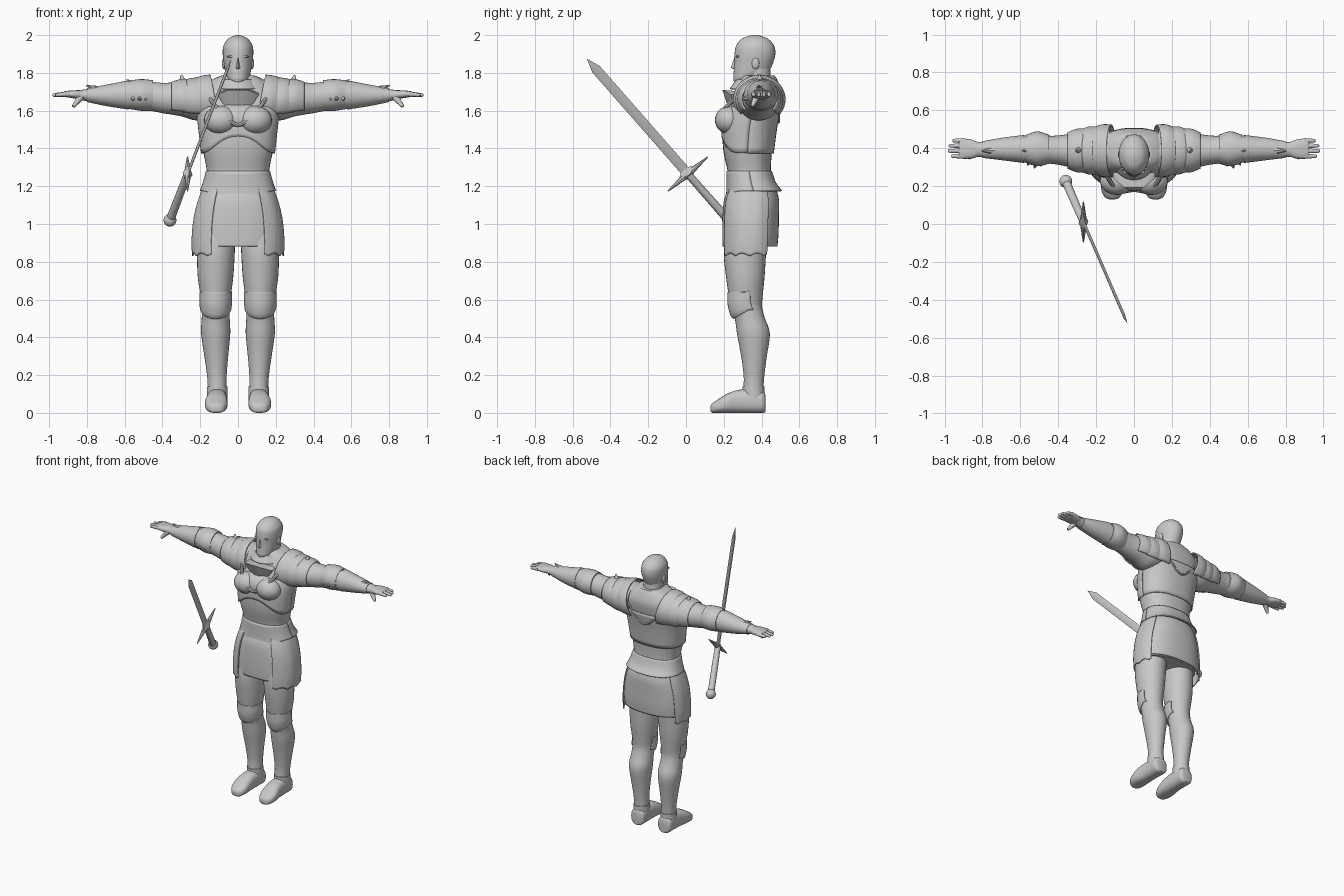
import bpy, bmesh, math
from mathutils import Vector, Matrix

if "Cube" in bpy.data.objects:
    bpy.data.objects.remove(bpy.data.objects["Cube"])

steel = bpy.data.materials.new("plain grey")
steel.use_nodes = True
GREY = (0.58, 0.58, 0.58, 1)
steel.diffuse_color = GREY
steel.node_tree.nodes["Principled BSDF"].inputs["Base Color"].default_value = GREY
parts = []


def finish(name, bm):
    bmesh.ops.recalc_face_normals(bm, faces=bm.faces)
    mesh = bpy.data.meshes.new(name)
    bm.to_mesh(mesh)
    bm.free()
    mesh.materials.append(steel)
    ob = bpy.data.objects.new(name, mesh)
    bpy.context.collection.objects.link(ob)
    parts.append(ob)
    return ob


def smooth_rings(rings, sub):
    out = []
    for i in range(len(rings) - 1):
        p = [rings[max(0, min(len(rings) - 1, i + k))] for k in (-1, 0, 1, 2)]
        for j in range(sub):
            t = j / sub
            out.append([0.5 * (2*b + (c-a)*t + (2*a-5*b+4*c-d)*t*t + (3*b-a-3*c+d)*t**3)
                        for a, b, c, d in zip(*p)])
    return out + [list(rings[-1])]


def loft(name, rings, axis="z", arc=None, edge=None, grow=0, n=32, power=1, sub=4, flip=1):
    """Rings are (position, centre a, centre b, radius a, radius b); an arc makes an open plate."""
    bm, rows = bmesh.new(), []
    rs = smooth_rings(rings, sub)
    a0, a1 = arc or (0, 360)
    count = n + 1 if arc else n
    for k, (t, ca, cb, ra, rb) in enumerate(rs):
        row = []
        for i in range(count):
            w = math.radians(a0 + (a1 - a0) * i / n)
            c, s = math.cos(w), math.sin(w)
            a = ca + (ra + grow) * math.copysign(abs(c) ** power, c)
            b = cb + (rb + grow) * math.copysign(abs(s) ** power, s)
            h = t + (edge(w) * (1 - k / (len(rs) - 1)) if edge else 0)
            co = {"z": (a * flip, b, h), "x": (h * flip, a, b), "y": (a * flip, h, b)}[axis]
            row.append(bm.verts.new(co))
        rows.append(row)
    for r, q in zip(rows, rows[1:]):
        for i in range(n):
            j = (i + 1) % count
            bm.faces.new((r[i], r[j], q[j], q[i]))
    if not arc:
        bm.faces.new(rows[0])
        bm.faces.new(rows[-1])
    ob = finish(name, bm)
    if arc:
        mod = ob.modifiers.new("plate thickness", "SOLIDIFY")
        mod.thickness, mod.offset = 0.008, 0
    return ob


def ball(name, centre, size):
    bm = bmesh.new()
    m = Matrix.Translation(centre) @ Matrix.Diagonal((*size, 1))
    bmesh.ops.create_uvsphere(bm, u_segments=24, v_segments=14, radius=1, matrix=m)
    return finish(name, bm)


def rod(name, start, end, r1, r2, n=14):
    bm = bmesh.new()
    a, b = Vector(start), Vector(end)
    m = Matrix.Translation((a + b) / 2) @ (b - a).to_track_quat("Z", "Y").to_matrix().to_4x4()
    bmesh.ops.create_cone(bm, cap_ends=True, segments=n, radius1=r1, radius2=r2,
                          depth=(b - a).length, matrix=m)
    return finish(name, bm)


def hull(name, points):
    bm = bmesh.new()
    for p in points:
        bm.verts.new(p)
    bmesh.ops.convex_hull(bm, input=bm.verts)
    return finish(name, bm)


def trim(name, points, r):
    pts = smooth_rings(points, 6)
    bm, rows = bmesh.new(), []
    for i, p in enumerate(pts):
        d = Vector(pts[min(i + 1, len(pts) - 1)]) - Vector(pts[max(i - 1, 0)])
        q = d.to_track_quat("Z", "Y")
        rows.append([bm.verts.new(Vector(p) + q @ Vector((r * math.cos(k * math.pi / 4),
                     r * math.sin(k * math.pi / 4), 0))) for k in range(8)])
    for r0, r1 in zip(rows, rows[1:]):
        for k in range(8):
            bm.faces.new((r0[k], r0[k - 1], r1[k - 1], r1[k]))
    bm.faces.new(rows[0])
    bm.faces.new(rows[-1])
    return finish(name, bm)


def front(w):
    return max(0, -math.sin(w))


# Head and neck
loft("head", [(1.745, 0, .285, .025, .02), (1.765, 0, .305, .05, .054), (1.80, 0, .342, .066, .09),
              (1.85, 0, .358, .075, .102), (1.9, 0, .365, .081, .108), (1.945, 0, .366, .077, .1),
              (1.98, 0, .365, .053, .07), (1.995, 0, .365, .026, .034), (2, 0, .365, .006, .008)], sub=5)
loft("neck", [(1.69, 0, .385, .085, .085), (1.75, 0, .38, .068, .072), (1.83, 0, .375, .066, .07)])
hull("nose", [(0, .256, 1.885), (.008, .268, 1.88), (-.008, .268, 1.88), (0, .238, 1.828),
              (.015, .262, 1.822), (-.015, .262, 1.822), (0, .262, 1.815)])
ball("lips", (0, .264, 1.79), (.026, .012, .009))
ball("chin", (0, .272, 1.762), (.027, .02, .018))
for s in (1, -1):
    ball("brow", (s * .032, .274, 1.887), (.026, .011, .007))
    ball("ear", (s * .075, .368, 1.85), (.01, .02, .03))

# Torso armour
torso = [(1.17, 0, .35, .178, .12), (1.22, 0, .342, .174, .12), (1.28, 0, .335, .165, .115),
         (1.40, 0, .326, .187, .13), (1.53, 0, .337, .203, .138), (1.62, 0, .365, .215, .13),
         (1.70, 0, .383, .195, .122), (1.76, 0, .385, .14, .1), (1.785, 0, .385, .09, .085)]
loft("cuirass", torso, n=48, power=.85)
loft("waist_plate", [(1.175, 0, .358, .198, .147), (1.22, 0, .345, .182, .127),
                     (1.28, 0, .335, .166, .116)], arc=(0, 360), n=64, power=.85,
     edge=lambda w: -.075 * front(w) ** 5)
loft("breastplate", torso[3:6], arc=(0, 360), n=56, power=.85, grow=.005,
     edge=lambda w: .09 * front(w) ** 4 - .025)
hull("throat_plate", [(x * s, y, z) for s in (1, -1) for x, y, z in
     ((.05, .192, 1.71), (.11, .24, 1.685), (.07, .25, 1.62), (0, .235, 1.585),
      (.11, .31, 1.7), (.05, .3, 1.6))])
loft("gorget", [(1.715, 0, .36, .115, .125), (1.75, 0, .37, .098, .11), (1.765, 0, .372, .092, .105)],
     arc=(0, 360), n=40)
trim("front_collar_trim", [(-.165, .35, 1.75), (-.15, .265, 1.67), (-.08, .178, 1.58), (0, .18, 1.525),
                           (.08, .178, 1.58), (.15, .265, 1.67), (.165, .35, 1.75)], .011)
trim("back_collar_trim", [(-.15, .45, 1.74), (-.13, .486, 1.66), (0, .489, 1.54),
                          (.13, .486, 1.66), (.15, .45, 1.74)], .008)
ball("chest_centre", (0, .26, 1.555), (.16, .086, .085))
for s in (1, -1):
    ball("breast_cup", (s * .09, .228, 1.55), (.09, .075, .075))

# Hips and skirt panels
skirt = [(.88, 0, .338, .225, .138), (.95, 0, .34, .228, .142), (1.05, 0, .342, .218, .142),
         (1.13, 0, .346, .196, .138), (1.19, 0, .35, .17, .118)]
loft("hips", skirt, grow=-.01, power=.85, n=40)
loft("front_skirt", skirt, arc=(232, 308), grow=.002, power=.85)
loft("back_skirt", skirt, arc=(22, 158), grow=.004, power=.85)
for s in (1, -1):
    loft("side_skirt", skirt, arc=(-58, 32), grow=.014, power=.85, flip=s, n=48,
         edge=lambda w: -.05 + .014 * abs(math.sin(w * 7)))

# Legs, knees and feet
leg = [(.07, .11, .358, .05, .053), (.14, .11, .358, .05, .053), (.2, .112, .36, .052, .055),
       (.3, .115, .36, .063, .068), (.42, .118, .357, .077, .087), (.5, .118, .338, .074, .08),
       (.56, .118, .318, .074, .085), (.62, .118, .316, .08, .09), (.72, .119, .314, .094, .102),
       (.85, .117, .312, .1, .112), (1.0, .113, .325, .1, .11)]
knee = [(.5, .118, .335, .074, .08), (.52, .118, .327, .078, .087), (.57, .118, .317, .081, .09),
        (.62, .118, .317, .081, .092), (.64, .118, .317, .082, .092)]
foot = [(.42, .11, .05, .035, .045), (.405, .11, .058, .052, .058), (.34, .11, .063, .053, .063),
        (.27, .112, .06, .055, .06), (.215, .115, .05, .06, .05), (.17, .115, .036, .055, .036),
        (.14, .114, .026, .038, .026), (.13, .114, .024, .015, .014)]
for s in (1, -1):
    side = "left" if s > 0 else "right"
    loft(side + "_leg", leg, flip=s)
    loft(side + "_knee_plate", knee, arc=(165, 375), flip=s, grow=.002,
         edge=lambda w: .05 - .05 * front(w))
    loft(side + "_ankle_cuff", leg[:2], flip=s, grow=.005, edge=lambda w: .02 * front(w))
    loft(side + "_foot", foot, "y", flip=s, power=.8)

    # Arms with layered shoulder plates
    arm = [(.13, .385, 1.665, .115, .1), (.22, .385, 1.655, .113, .107), (.3, .387, 1.662, .097, .092),
           (.4, .39, 1.667, .077, .08), (.5, .395, 1.683, .072, .077), (.58, .396, 1.683, .07, .073),
           (.7, .396, 1.681, .055, .052), (.8, .393, 1.682, .04, .032), (.84, .394, 1.684, .042, .025)]
    loft(side + "_arm", arm, "x", flip=s)
    for k, (x, r, z) in enumerate(((.12, .133, 1.66), (.19, .121, 1.657), (.25, .11, 1.661))):
        loft(f"{side}_shoulder_plate_{k + 1}",
             [(x, .388, z, r, r - .006), (x + .05, .388, z, r + .001, r - .01),
              (x + .1, .388, z, r - .018, r - .022)], "x", arc=(-40, 220), flip=s,
             edge=lambda w: .025 * math.sin(w))
    rod(side + "_shoulder_stud", (s * .29, .39, 1.74), (s * .3, .39, 1.79), .026, .004)
    loft(side + "_elbow_guard", [(.45, .395, 1.68, .077, .081), (.51, .397, 1.683, .092, .084),
                                 (.57, .397, 1.684, .074, .076)], "x", flip=s)
    for x, y in ((.48, .305), (.515, .295), (.55, .31)):
        rod(side + "_elbow_wing", (s * (x - .01), .36, 1.675), (s * (x + .012), y, 1.66), .038, .003, 8)
    rod(side + "_elbow_point", (s * .54, .39, 1.725), (s * .59, .388, 1.765), .03, .002, 8)
    loft(side + "_forearm_guard", arm[5:8], "x", flip=s, grow=.004)
    rod(side + "_cuff_point", (s * .72, .39, 1.7), (s * .805, .385, 1.735), .03, .002, 8)

    # Hands
    loft(side + "_palm", [(.82, .394, 1.684, .036, .024), (.86, .396, 1.686, .05, .022),
                          (.91, .398, 1.688, .053, .016), (.925, .398, 1.688, .045, .01)],
         "x", flip=s, power=.8, n=20)
    for y, tip in ((.358, .965), (.386, .982), (.413, .978), (.44, .958)):
        rod(side + "_finger", (s * .9, y, 1.688), (s * (tip - .008), y, 1.683), .014, .01, 10)
        ball(side + "_fingertip", (s * (tip - .009), y, 1.683), (.01, .01, .01))
    rod(side + "_thumb", (s * .83, .375, 1.675), (s * .872, .35, 1.622), .021, .009, 10)

# Floating sword
pommel, cross, tip = Vector((-.36, .225, 1.02)), Vector((-.267, .01, 1.265)), Vector((-.035, -.525, 1.875))
along = (tip - cross).normalized()
wide = Vector((0, .757, .653))
thin = along.cross(wide).normalized()
neck = cross + (tip - cross) * .91
hull("sword_blade", [p + v for p in (cross, neck) for v in (wide * .026, -wide * .026, thin * .008, -thin * .008)]
     + [tip])
rod("sword_grip", pommel, cross, .023, .02)
ball("sword_pommel", pommel, (.034, .034, .034))
for s in (1, -1):
    rod("sword_guard", cross, cross + wide * .14 * s, .02, .003, 8)
hull("guard_boss", [cross + v for v in (wide * .07, -wide * .07, thin * .027, -thin * .027,
                                         along * .045, -along * .03)])

# Smooth shading with crisp plate edges
bpy.ops.object.select_all(action="DESELECT")
for ob in parts:
    ob.select_set(True)
bpy.context.view_layer.objects.active = parts[0]
bpy.ops.object.shade_smooth_by_angle(angle=math.radians(40))
